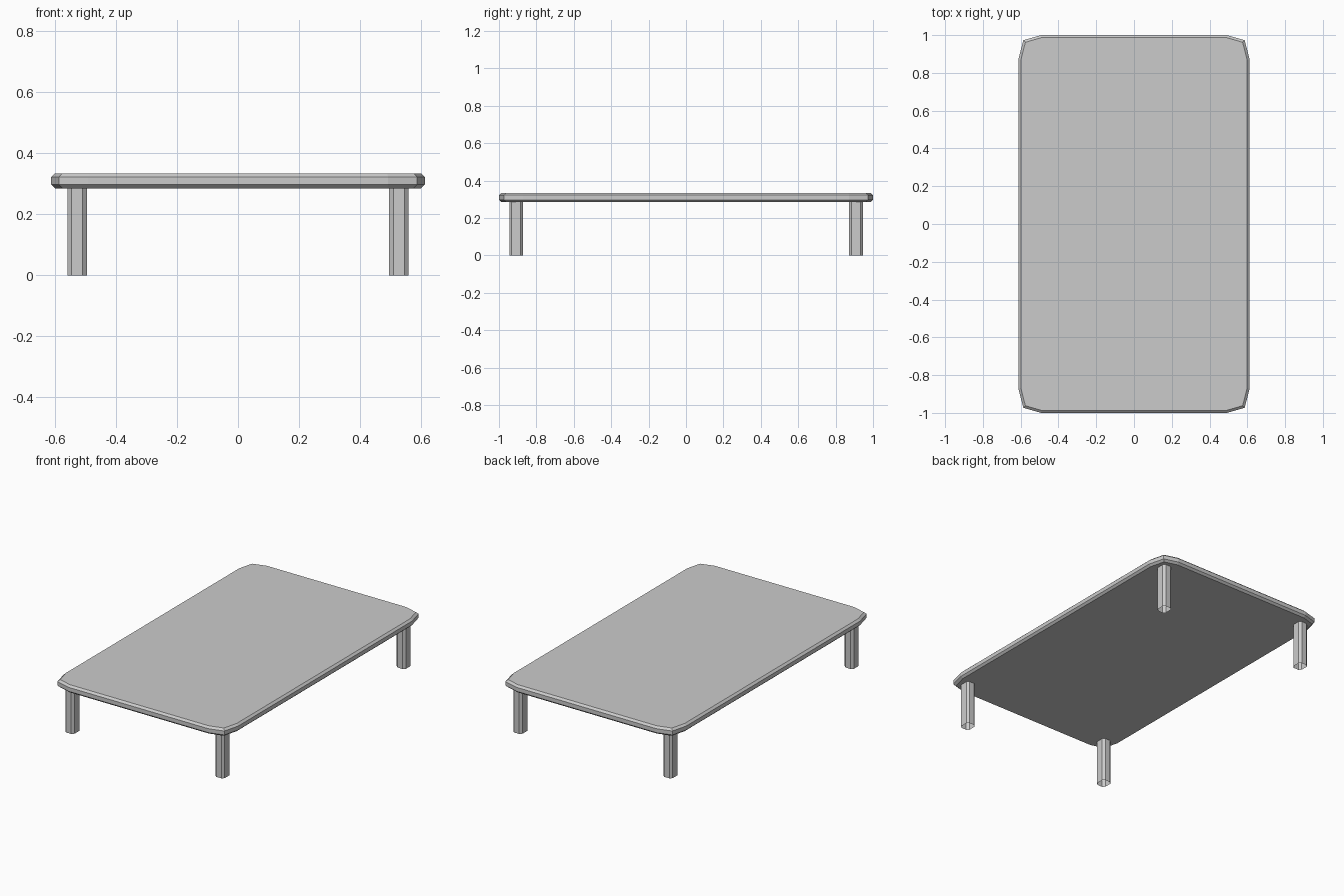
import bpy, bmesh

if "Cube" in bpy.data.objects:
    bpy.data.objects.remove(bpy.data.objects["Cube"])


def mirrored_outline(corner):
    """Closed counter-clockwise outline from the points of one (+x, +y) corner."""
    c = list(corner)
    r = c[::-1]
    return (c + [(-x, y) for x, y in r] + [(-x, -y) for x, y in c]
            + [(x, -y) for x, y in r])


def loft(name, rings, capped, location=(0, 0, 0)):
    """Skin a stack of (outline, z) rings with flat faces."""
    bm = bmesh.new()
    loops = [[bm.verts.new((x, y, z)) for x, y in pts] for pts, z in rings]
    n = len(loops[0])
    for a, b in zip(loops, loops[1:]):
        for i in range(n):
            j = (i + 1) % n
            bm.faces.new((a[i], a[j], b[j], b[i]))
    if capped:
        bm.faces.new(loops[0][::-1])
        bm.faces.new(loops[-1])
    mesh = bpy.data.meshes.new(name)
    bm.to_mesh(mesh)
    bm.free()
    obj = bpy.data.objects.new(name, mesh)
    obj.location = location
    bpy.context.collection.objects.link(obj)
    return obj


# Tabletop: rounded-corner slab with chamfered rims
outer = mirrored_outline([(0.612, 0.872), (0.586, 0.973), (0.492, 1.0)])
inner = mirrored_outline([(0.599, 0.868), (0.575, 0.962), (0.488, 0.987)])
loft("tabletop", [(inner, 0.285), (outer, 0.297), (outer, 0.322), (inner, 0.334)], True)

# Legs: square posts with cut corners, open at the ends
leg = mirrored_outline([(0.032, 0.024), (0.018, 0.037)])
for x, side in ((-1, "left"), (1, "right")):
    for y, end in ((-1, "front"), (1, "back")):
        loft(f"{end}_{side}_leg", [(leg, 0), (leg, 0.286)], False,
             (x * 0.527, y * 0.908, 0))
